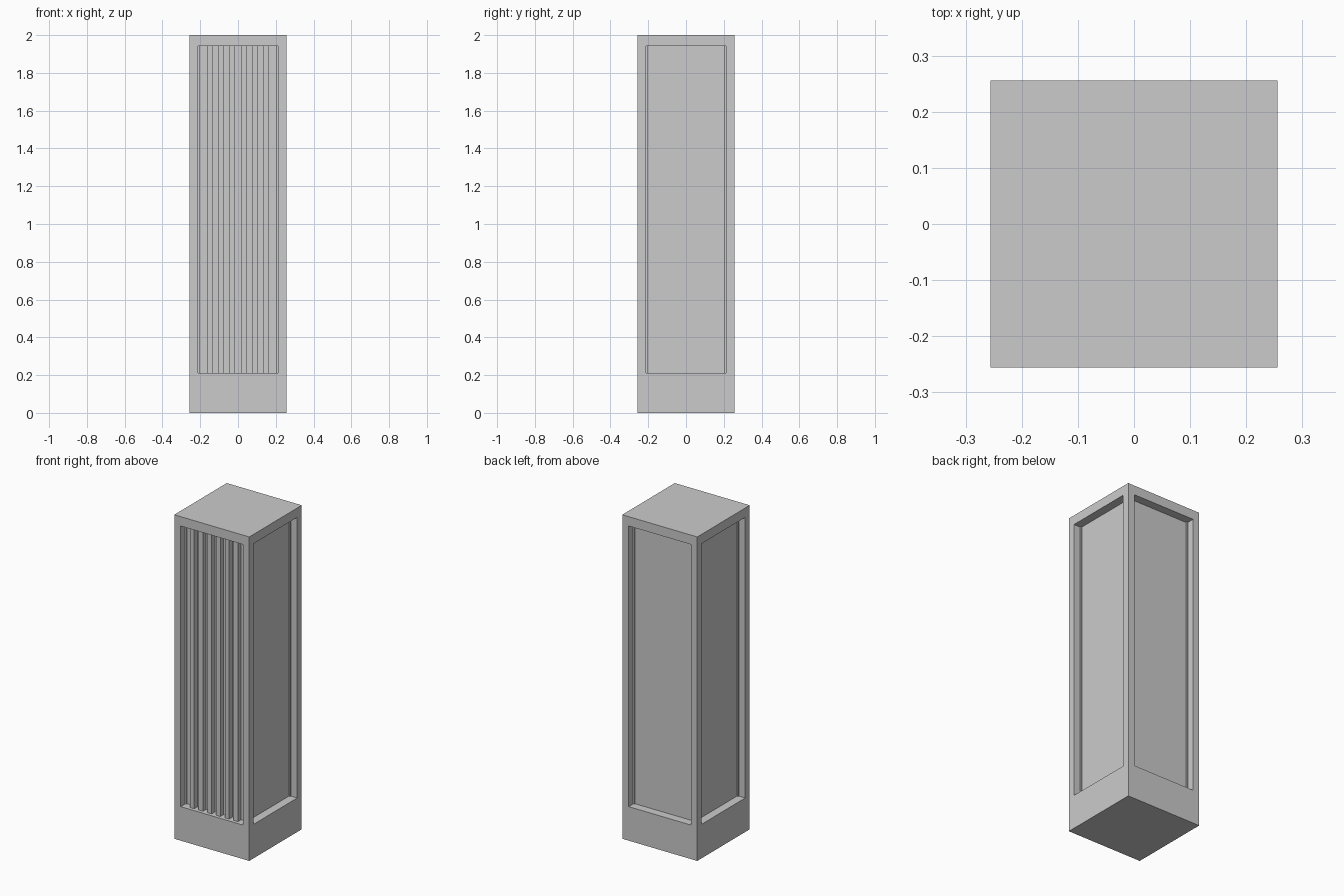
import bpy, bmesh

if "Cube" in bpy.data.objects:
    bpy.data.objects.remove(bpy.data.objects["Cube"])

HALF = 0.256          # half width of the column
OPEN = 0.194          # half width of each recess
Z0, Z1 = 0.21, 1.942  # recess bottom and top
DEPTH = 0.052


def finish(bm, name):
    bmesh.ops.recalc_face_normals(bm, faces=bm.faces)
    mesh = bpy.data.meshes.new(name)
    bm.to_mesh(mesh)
    bm.free()
    ob = bpy.data.objects.new(name, mesh)
    bpy.context.collection.objects.link(ob)
    return ob


def add_box(bm, lo, hi):
    verts = bmesh.ops.create_cube(bm, size=1)["verts"]
    for v in verts:
        for i in range(3):
            v.co[i] = lo[i] if v.co[i] < 0 else hi[i]


# Cabinet body with a recessed panel in each of the four sides
bm = bmesh.new()
add_box(bm, (-HALF, -HALF, 0), (HALF, HALF, 2))
bm.normal_update()
for face in [f for f in bm.faces if abs(f.normal.z) < 0.5]:
    inward = -face.normal.copy()
    bmesh.ops.inset_region(bm, faces=[face], thickness=HALF - OPEN)
    for v in face.verts:
        v.co.z = Z0 if v.co.z < 1 else Z1
    bmesh.ops.inset_region(bm, faces=[face], thickness=0, depth=0)
    for v in face.verts:
        v.co += inward * DEPTH
finish(bm, "cabinet_body")

# Six vertical slats in the front recess, with equal gaps
bm = bmesh.new()
step = 2 * OPEN / 13
for i in range(6):
    x = -OPEN + step * (2 * i + 1)
    add_box(bm, (x, -HALF + 0.021, Z0), (x + step, -HALF + DEPTH, Z1))
finish(bm, "front_slats")
